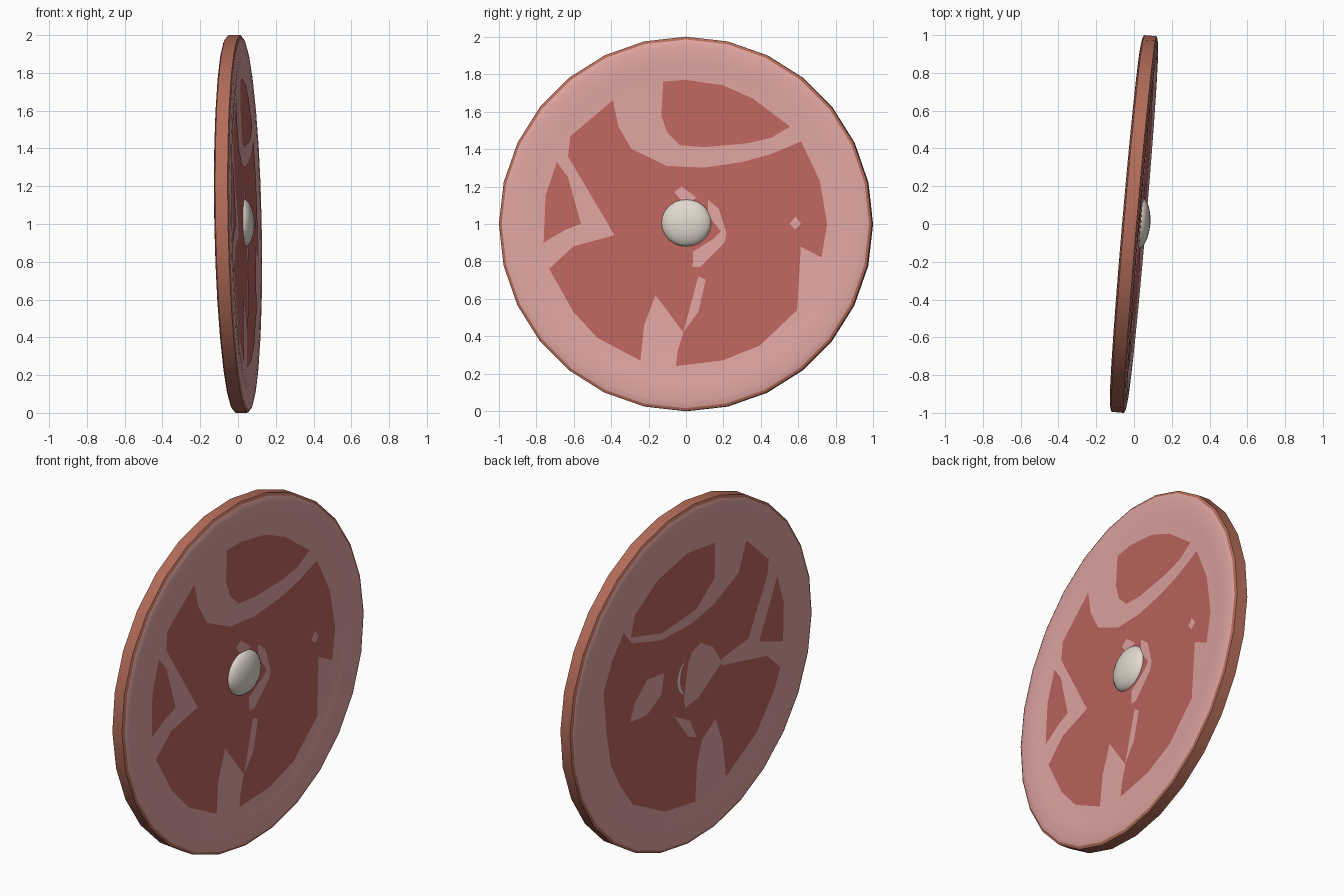
import bpy, bmesh, math
from mathutils import Matrix, Vector

if "Cube" in bpy.data.objects:
    bpy.data.objects.remove(bpy.data.objects["Cube"])

# Disc axis runs along x, turned slightly about z and tipped a little
POSE = (Matrix.Translation((0, 0, 1)) @ Matrix.Rotation(-0.086, 4, 'Z')
        @ Matrix.Rotation(-0.02, 4, 'Y'))
SEGMENTS = 28
FLOOR = 0.036


def material(name, rgb):
    m = bpy.data.materials.new(name)
    m.diffuse_color = (*rgb, 1)
    m.use_nodes = True
    m.node_tree.nodes["Principled BSDF"].inputs["Base Color"].default_value = m.diffuse_color
    return m


FAT = material("fat", (0.75, 0.38, 0.36))
MEAT = material("meat", (0.52, 0.13, 0.115))
RIND = material("rind", (0.45, 0.15, 0.10))
BONE = material("bone", (0.76, 0.70, 0.62))


def finish(name, bm, mats):
    me = bpy.data.meshes.new(name)
    bm.to_mesh(me)
    bm.free()
    for m in mats:
        me.materials.append(m)
    ob = bpy.data.objects.new(name, me)
    bpy.context.collection.objects.link(ob)
    ob.matrix_world = POSE
    return ob


def smooth(ob, angle):
    bpy.ops.object.select_all(action='DESELECT')
    ob.select_set(True)
    bpy.context.view_layer.objects.active = ob
    bpy.ops.object.shade_smooth_by_angle(angle=math.radians(angle))


def patches(name, side, polygons, height, mat):
    """Flat (y, z) outlines laid on the front (+1) or back (-1) face."""
    bm = bmesh.new()
    for pts in polygons:
        verts = []
        for p in pts:
            v = Vector(p)
            if v.length > 0.775:
                v *= 0.775 / v.length
            verts.append(bm.verts.new((side * height, v.x, v.y)))
        f = bm.faces.new(verts)
        f.normal_update()
        if f.normal.x * side < 0:
            f.normal_flip()
    bmesh.ops.triangulate(bm, faces=bm.faces[:])
    return finish(name, bm, [mat])


# Fat disc with raised rounded border and a brown rind round the edge
half = [(0, FLOOR), (0.79, FLOOR), (0.84, 0.041), (0.89, 0.045),
        (0.95, 0.044), (0.985, 0.040), (1.0, 0.033)]
profile = half + [(r, -h) for r, h in reversed(half)]
bm = bmesh.new()
vs = [bm.verts.new((h, r, 0)) for r, h in profile]
es = [bm.edges.new(p) for p in zip(vs, vs[1:])]
bmesh.ops.spin(bm, geom=vs + es, cent=(0, 0, 0), axis=(1, 0, 0),
               angle=2 * math.pi, steps=SEGMENTS)
bmesh.ops.remove_doubles(bm, verts=bm.verts[:], dist=1e-4)
bmesh.ops.recalc_face_normals(bm, faces=bm.faces[:])
for f in bm.faces:
    c = f.calc_center_median()
    f.material_index = 1 if math.hypot(c.y, c.z) > 0.98 else 0
smooth(finish("fat_disc", bm, [FAT, RIND]), 40)

# Bone knob
bm = bmesh.new()
bmesh.ops.create_uvsphere(bm, u_segments=20, v_segments=12, radius=1)
bmesh.ops.transform(bm, verts=bm.verts[:], matrix=Matrix.Translation((0.03, 0.005, 0.005))
                    @ Matrix.Diagonal((0.056, 0.136, 0.127, 1)))
smooth(finish("bone", bm, [BONE]), 60)

# Front muscles
patches("front_top_muscle", 1, [[
    (-.12, .76), (0, .77), (.2, .74), (.36, .67), (.56, .52), (.46, .46),
    (.33, .43), (.1, .41), (-.03, .42), (-.1, .49), (-.13, .58)]], FLOOR + .0015, MEAT)
patches("front_main_muscle", 1, [[
    (-.39, .66), (-.62, .47), (-.63, .36), (-.38, -.06), (-.6, -.12),
    (-.73, -.24), (-.6, -.47), (-.47, -.61), (-.24, -.73), (-.22, -.54),
    (-.16, -.38), (-.01, -.58), (-.04, -.68), (-.05, -.76), (.2, -.73),
    (.4, -.65), (.6, -.46), (.62, -.1), (.5, -.06), (.73, -.18), (.76, 0),
    (.72, .23), (.62, .44), (.45, .37), (.3, .33), (.1, .3), (-.1, .31),
    (-.29, .4), (-.36, .52)]], FLOOR + .0015, MEAT)
patches("front_side_muscle", 1, [[
    (-.69, .33), (-.63, .25), (-.56, 0), (-.64, -.03), (-.76, -.1),
    (-.75, .15)]], FLOOR + .0015, MEAT)

# Front fat flecks
patches("front_fat_flecks", 1, [
    [(-.06, .17), (-.02, .2), (.06, .14), (0, .1)],
    [(.12, .13), (.18, .08), (.22, -.05), (.21, -.1), (.15, -.16), (.08, -.23),
     (.04, -.23), (.04, -.15), (.15, -.08), (.19, -.04), (.12, .05)],
    [(.07, -.28), (.11, -.3), (.07, -.47), (-.01, -.58)],
    [(.56, 0), (.59, .04), (.62, 0), (.59, -.03)]], FLOOR + .004, FAT)

# Back muscles
patches("back_top_muscle", -1, [[
    (-.18, .71), (.05, .73), (.29, .66), (.48, .52), (.51, .4), (.25, .33),
    (-.03, .37), (-.18, .5)]], FLOOR + .0015, MEAT)
patches("back_main_muscle", -1, [[
    (-.44, .63), (-.63, .45), (-.62, .36), (-.47, .04), (-.25, 0),
    (-.25, -.04), (-.45, -.08), (-.63, -.12), (-.75, -.23), (-.7, -.35),
    (-.55, -.55), (-.31, -.73), (-.27, -.5), (-.21, -.34), (-.1, -.42),
    (-.06, -.55), (-.05, -.77), (.2, -.74), (.47, -.6), (.58, -.45),
    (.66, -.3), (.7, -.1), (.73, .15), (.66, .32), (.57, .45), (.5, .36),
    (.25, .29), (0, .3), (-.18, .35), (-.38, .46)]], FLOOR + .0015, MEAT)
patches("back_side_muscle", -1, [[
    (-.71, .33), (-.77, .15), (-.76, -.08), (-.56, -.01), (-.65, .2)]],
    FLOOR + .0015, MEAT)

# Back fat flecks
patches("back_fat_flecks", -1, [
    [(.23, .09), (.37, .1), (.47, 0), (.51, -.1), (.37, -.11), (.25, -.03)],
    [(.14, -.2), (.01, -.27), (-.05, -.39), (.02, -.36)],
    [(-.07, .16), (-.17, .1), (-.25, -.02), (-.15, -.09), (-.06, -.16),
     (.05, -.18), (.06, -.12), (.03, .08), (.0, .13)]], FLOOR + .004, FAT)

# Sliver of bone showing on the back
arc = [math.radians(-55 + 110 * i / 8) for i in range(9)]
patches("back_bone_edge", -1, [
    [(.12 * math.cos(a), .12 * math.sin(a)) for a in arc]
    + [(.10 * math.cos(a), .12 * math.sin(a)) for a in reversed(arc[1:-1])]],
    FLOOR + .006, BONE)
